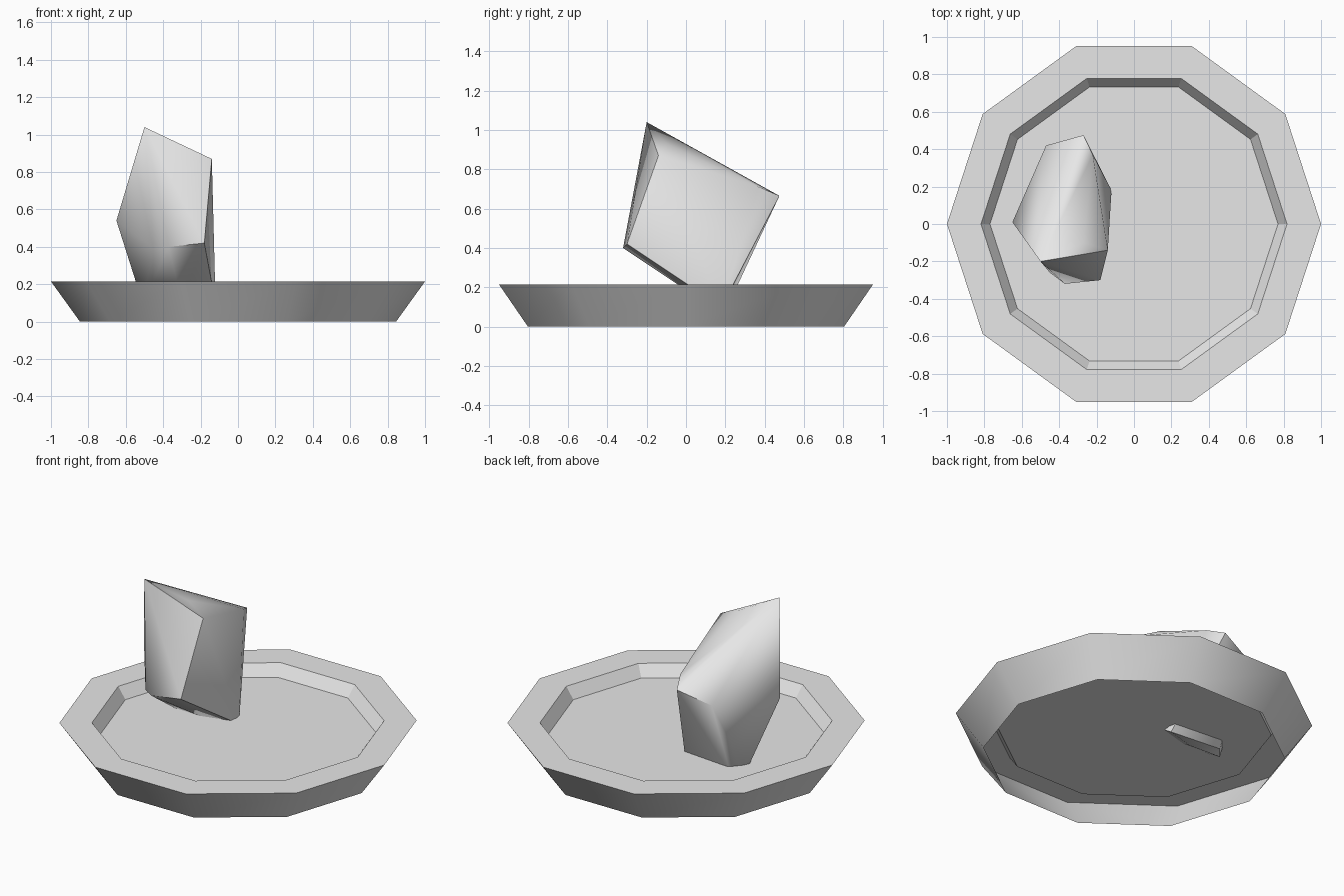
import bpy
import bmesh
from math import cos, sin, tau, radians

cube = bpy.data.objects.get("Cube")
if cube:
    bpy.data.objects.remove(cube, do_unlink=True)

SIDES = 10

# Single plain grey material
grey = bpy.data.materials.new("plain_grey")
grey.use_nodes = True
colour = (0.8, 0.8, 0.8, 1.0)
grey.diffuse_color = colour
grey.node_tree.nodes["Principled BSDF"].inputs["Base Color"].default_value = colour


def finish(bm, name, smooth_angle):
    """Turn a bmesh into a smooth-shaded object with sharp corners kept."""
    mesh = bpy.data.meshes.new(name)
    bm.to_mesh(mesh)
    bm.free()
    mesh.materials.append(grey)
    obj = bpy.data.objects.new(name, mesh)
    bpy.context.collection.objects.link(obj)
    bpy.ops.object.select_all(action='DESELECT')
    obj.select_set(True)
    bpy.context.view_layer.objects.active = obj
    bpy.ops.object.shade_smooth_by_angle(angle=radians(smooth_angle))
    return obj


# Plate: thin open-bottomed shell, flared wall, flat rim and shallow recess
profile = [(0.845, 0), (1, 0.215), (0.818, 0.215), (0.77, 0.145)]
bm = bmesh.new()
rings = []
for radius, height in profile:
    rings.append([bm.verts.new((radius * cos(tau * i / SIDES),
                                radius * sin(tau * i / SIDES), height))
                  for i in range(SIDES)])
for lower, upper in zip(rings, rings[1:]):
    for i in range(SIDES):
        j = (i + 1) % SIDES
        bm.faces.new((lower[i], lower[j], upper[j], upper[i]))
bm.faces.new(rings[-1])
finish(bm, "plate", 30)

# Rock: tilted angular chunk, sunk slightly through the plate floor
corners = [
    # upper edge, from the peak to the back corners
    (-0.5, -0.2, 1.04), (-0.27, -0.1, 0.93), (-0.14, -0.14, 0.87),
    (-0.22, 0.37, 0.71), (-0.27, 0.475, 0.665), (-0.47, 0.42, 0.6),
    # bulging outer side and low front corners
    (-0.65, 0.01, 0.54), (-0.45, -0.26, 0.39),
    (-0.37, -0.32, 0.4), (-0.18, -0.3, 0.42),
    # buried foot
    (-0.12, 0.18, 0.1), (-0.51, 0.14, 0.1), (-0.45, 0.21, 0.1), (-0.3, 0.13, 0.1),
]
bm = bmesh.new()
for corner in corners:
    bm.verts.new(corner)
bmesh.ops.convex_hull(bm, input=bm.verts[:])
bmesh.ops.recalc_face_normals(bm, faces=bm.faces[:])
finish(bm, "rock", 55)
